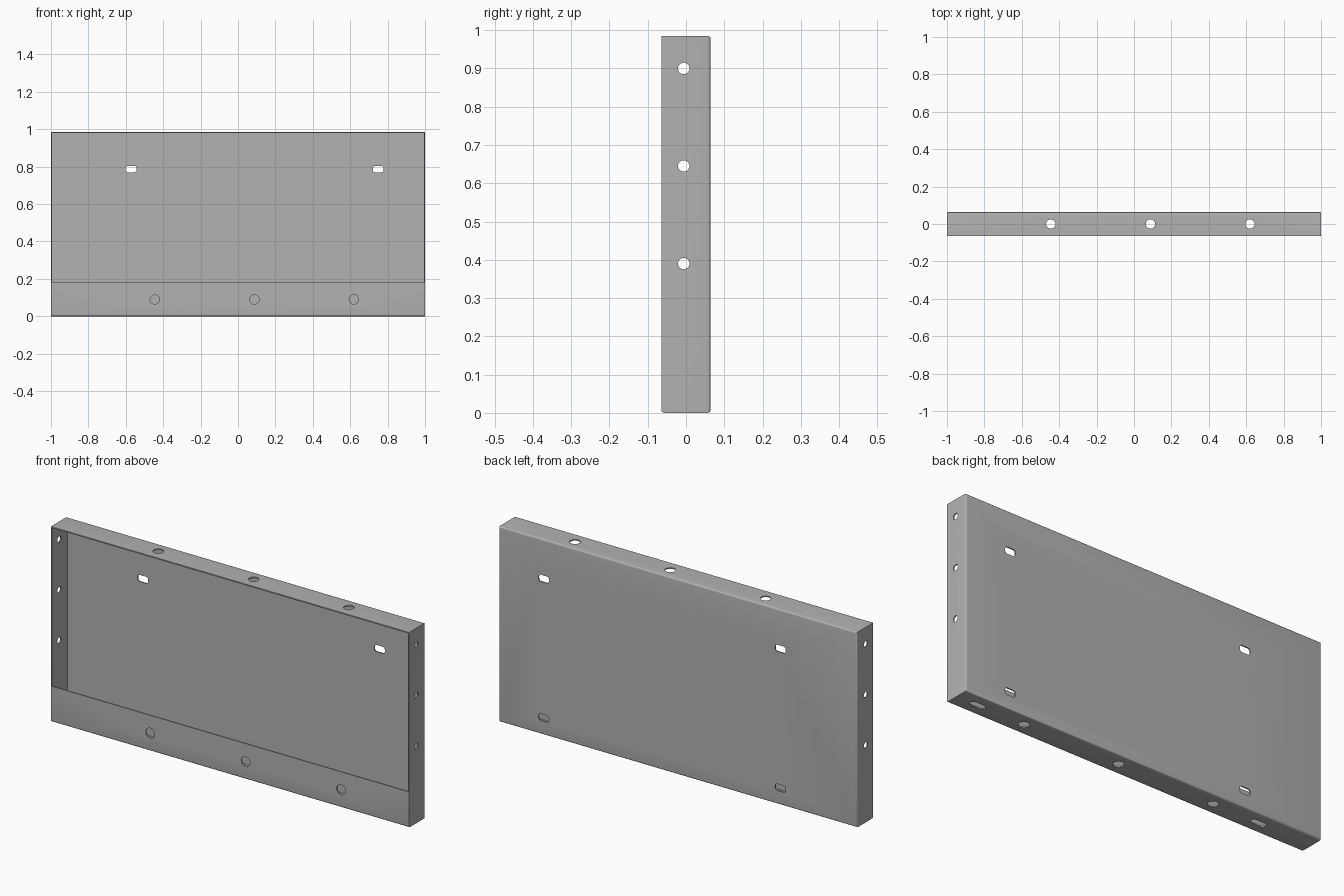
import bpy, bmesh, math
from mathutils import Matrix, Vector

if "Cube" in bpy.data.objects:
    bpy.data.objects.remove(bpy.data.objects["Cube"])

HEIGHT, FRONT, BACK = 0.985, -0.064, 0.064
SHEET, BEND, LIP = 0.006, 0.008, 0.18
HOLES_X = (-0.445, 0.088, 0.62)
SLOTS_X = (-0.572, 0.75)

metal = bpy.data.materials.new("grey_metal")
metal.use_nodes = True
grey = (0.445, 0.445, 0.445, 1)
metal.diffuse_color = grey
metal.node_tree.nodes["Principled BSDF"].inputs["Base Color"].default_value = grey


def make_object(name, bm):
    bmesh.ops.recalc_face_normals(bm, faces=bm.faces)
    mesh = bpy.data.meshes.new(name)
    bm.to_mesh(mesh)
    bm.free()
    mesh.materials.append(metal)
    obj = bpy.data.objects.new(name, mesh)
    bpy.context.collection.objects.link(obj)
    return obj


def extrude_outline(bm, points, vector):
    """Closed prism from a flat outline."""
    face = bm.faces.new([bm.verts.new(p) for p in points])
    result = bmesh.ops.extrude_face_region(bm, geom=[face], use_keep_orig=True)
    verts = [v for v in result["geom"] if isinstance(v, bmesh.types.BMVert)]
    bmesh.ops.translate(bm, verts=verts, vec=vector)


def add_slot(bm, centre, axis, length, width, corner):
    """Rounded-rectangle cutter; long side along x. A round hole has length = width = 2 * corner."""
    turn = {"x": Matrix.Rotation(math.pi / 2, 3, "Y"),
            "y": Matrix.Rotation(math.pi / 2, 3, "X"),
            "z": Matrix.Identity(3)}[axis]
    points = []
    for quarter, (sx, sy) in enumerate(((1, 1), (-1, 1), (-1, -1), (1, -1))):
        for step in range(7):
            a = (quarter + step / 6) * math.pi / 2
            p = Vector((sx * (length / 2 - corner) + corner * math.cos(a),
                        sy * (width / 2 - corner) + corner * math.sin(a), -0.015))
            if not points or (p - points[-1]).length > 1e-5:
                points.append(p)
    if (points[0] - points[-1]).length < 1e-5:
        points.pop()
    extrude_outline(bm, [turn @ p + Vector(centre) for p in points],
                    turn @ Vector((0, 0, 0.03)))


def cut(target, cutter):
    mod = target.modifiers.new("cut", "BOOLEAN")
    mod.operation = "DIFFERENCE"
    mod.solver = "EXACT"
    mod.object = cutter
    bpy.context.view_layer.objects.active = target
    bpy.ops.object.modifier_apply(modifier=mod.name)
    bpy.data.objects.remove(cutter)


# Outer body with rounded sheet bends around the back and under the lip
bm = bmesh.new()
extrude_outline(bm, [(-1, FRONT, 0), (-1, BACK, 0), (-1, BACK, HEIGHT), (-1, FRONT, HEIGHT)],
                (2, 0, 0))
bends = []
for e in bm.edges:
    a, b = (v.co for v in e.verts)
    on_back = min(a.y, b.y) > 0
    under_lip = max(a.y, b.y) < 0 and max(a.z, b.z) < 0.01
    if on_back or under_lip:
        bends.append(e)
bmesh.ops.bevel(bm, geom=bends, offset=BEND, segments=4, profile=0.5, affect="EDGES")
panel = make_object("folded_panel", bm)

# Hollow the tray, leaving the lip along the front
bm = bmesh.new()
inside = [(FRONT + SHEET, SHEET), (BACK - SHEET, SHEET), (BACK - SHEET, HEIGHT - SHEET),
          (FRONT - 0.1, HEIGHT - SHEET), (FRONT - 0.1, LIP), (FRONT + SHEET, LIP)]
extrude_outline(bm, [(SHEET - 1, y, z) for y, z in inside], (2 - 2 * SHEET, 0, 0))
cut(panel, make_object("tray_cutter", bm))

# Round holes and slots
bm = bmesh.new()
for x in HOLES_X:
    for centre, axis in (((x, 0, 0), "z"), ((x, 0, HEIGHT), "z"), ((x, FRONT, 0.09), "y")):
        add_slot(bm, centre, axis, 0.05, 0.05, 0.025)
for side in (-1, 1):
    for z in (0.39, 0.645, 0.90):
        add_slot(bm, (side, -0.006, z), "x", 0.03, 0.03, 0.015)
for x in SLOTS_X:
    for z in (0.085, 0.787):
        add_slot(bm, (x, BACK, z), "y", 0.058, 0.034, 0.012)
for x in (-0.70, 0.88):
    add_slot(bm, (x, 0, 0), "z", 0.08, 0.034, 0.017)
cut(panel, make_object("hole_cutter", bm))

# Smooth bends, crisp sheet edges
bpy.ops.object.select_all(action="DESELECT")
panel.select_set(True)
bpy.context.view_layer.objects.active = panel
bpy.ops.object.shade_smooth_by_angle(angle=math.radians(35))
